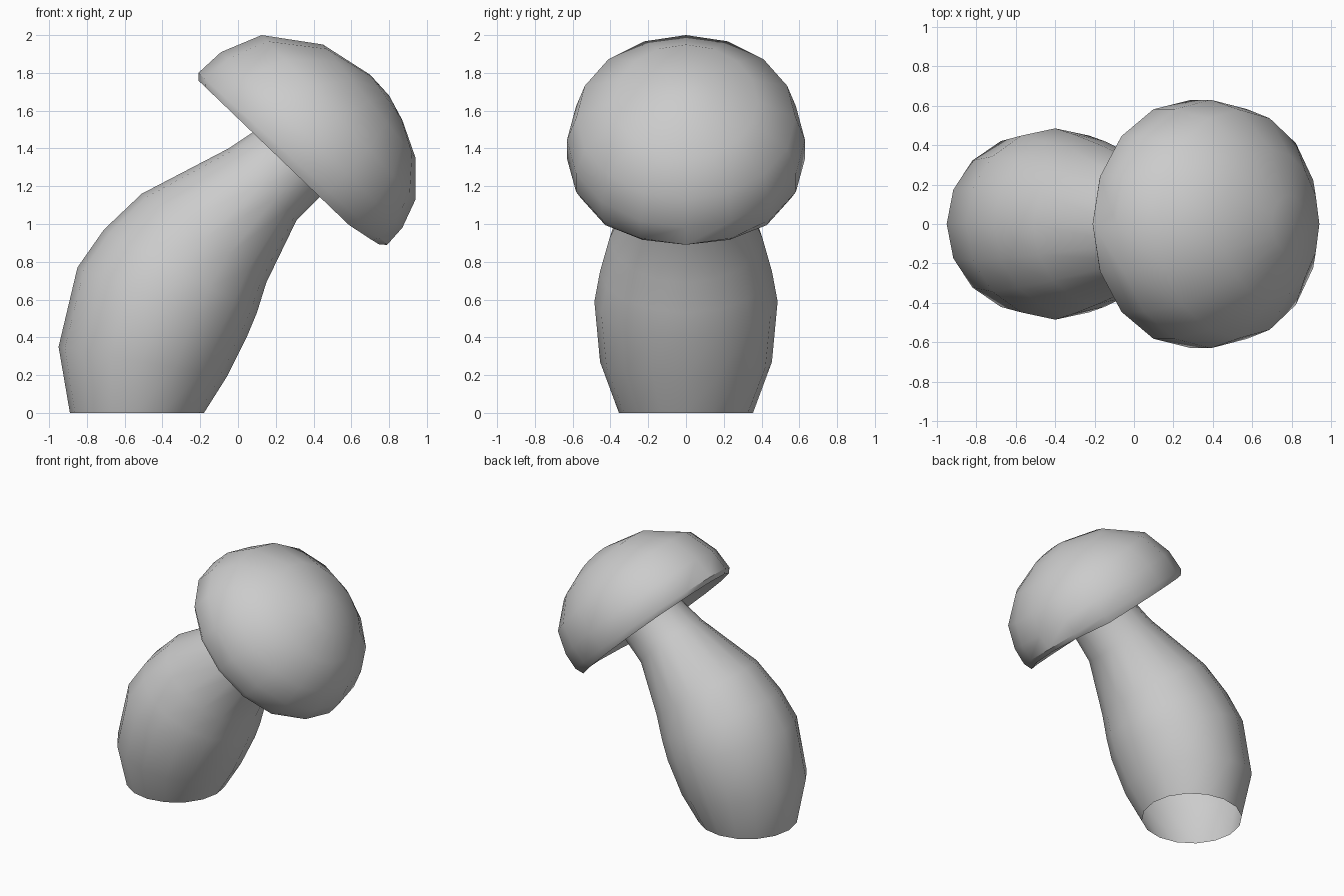
import bpy, bmesh
from math import sin, cos, pi, radians

if "Cube" in bpy.data.objects:
    bpy.data.objects.remove(bpy.data.objects["Cube"])

SIDES = 16


def loft(name, rings, tip=None):
    """Skin elliptical rings, each (left x, left z, right x, right z, half width y, tip lift)."""
    bm = bmesh.new()
    loops = []
    for xl, zl, xr, zr, hy, lift in rings:
        cx, cz = (xl + xr) / 2, (zl + zr) / 2
        ux, uz = (xr - xl) / 2, (zr - zl) / 2
        loop = []
        for i in range(SIDES):
            a = 2 * pi * i / SIDES
            k = lift * max(0, cos(2 * a)) if cos(a) > 0 else 0
            loop.append(bm.verts.new((cx + ux * cos(a) + 0.67 * k,
                                      hy * sin(a),
                                      cz + uz * cos(a) + 0.74 * k)))
        loops.append(loop)
    for a, b in zip(loops, loops[1:]):
        for i in range(SIDES):
            j = (i + 1) % SIDES
            bm.faces.new((a[i], a[j], b[j], b[i]))
    if tip:
        t = bm.verts.new(tip)
        for i in range(SIDES):
            bm.faces.new((loops[-1][i], loops[-1][(i + 1) % SIDES], t))
    mesh = bpy.data.meshes.new(name)
    bm.to_mesh(mesh)
    bm.free()
    obj = bpy.data.objects.new(name, mesh)
    bpy.context.collection.objects.link(obj)
    bpy.ops.object.select_all(action='DESELECT')
    bpy.context.view_layer.objects.active = obj
    obj.select_set(True)
    bpy.ops.object.shade_smooth_by_angle(angle=radians(42))
    return obj


# Leaning bulbous stem, open at the foot
loft("stem", [
    (-0.89, 0.00, -0.18, 0.00, 0.355, 0),
    (-0.95, 0.35, -0.06, 0.19, 0.455, 0),
    (-0.85, 0.77, 0.05, 0.41, 0.485, 0),
    (-0.71, 0.97, 0.10, 0.53, 0.455, 0),
    (-0.51, 1.16, 0.15, 0.69, 0.405, 0),
    (-0.05, 1.40, 0.31, 1.02, 0.265, 0),
    (0.10, 1.50, 0.46, 1.17, 0.245, 0),
    (0.17, 1.58, 0.53, 1.26, 0.24, 0),
])

# Tilted cap: hollowed underside, rim, then dome closing at the crown
loft("cap", [
    (0.17, 1.58, 0.53, 1.26, 0.24, 0),
    (0.01, 1.64, 0.61, 1.10, 0.39, 0),
    (-0.21, 1.76, 0.725, 0.863, 0.605, 0.037),
    (-0.21, 1.80, 0.79, 0.89, 0.63, 0),
    (-0.09, 1.91, 0.87, 0.98, 0.63, 0),
    (0.125, 2.00, 0.94, 1.13, 0.58, 0),
    (0.45, 1.95, 0.94, 1.35, 0.38, 0),
    (0.70, 1.79, 0.87, 1.55, 0.147, 0),
], tip=(0.80, 0, 1.68))
